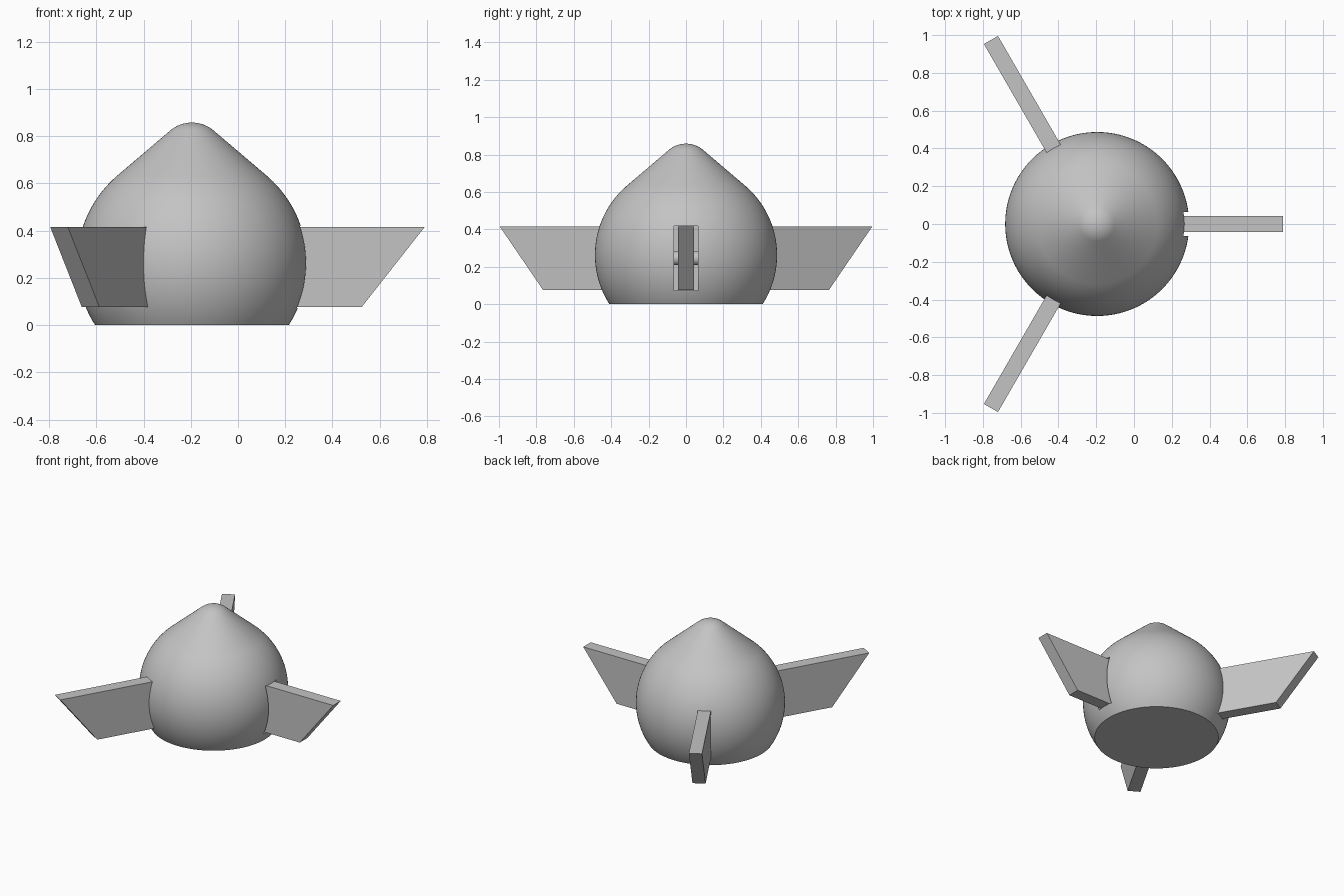
import bpy, bmesh, math
from mathutils import Matrix, Vector

if "Cube" in bpy.data.objects:
    bpy.data.objects.remove(bpy.data.objects["Cube"])

CX = -0.195                       # axis of the body
R, ZC = 0.487, 0.263              # main sphere
TIP_R, TIP_Z = 0.142, 0.716       # rounded nose
TANGENT = math.radians(49.6)      # where the cone leaves both spheres

grey = bpy.data.materials.new("plain_grey")
grey.diffuse_color = (0.55, 0.55, 0.55, 1)
grey.use_nodes = True
grey.node_tree.nodes["Principled BSDF"].inputs["Base Color"].default_value = grey.diffuse_color


def make_object(name, bm, material=grey):
    bmesh.ops.recalc_face_normals(bm, faces=bm.faces)
    mesh = bpy.data.meshes.new(name)
    bm.to_mesh(mesh)
    bm.free()
    obj = bpy.data.objects.new(name, mesh)
    bpy.context.collection.objects.link(obj)
    if material:
        mesh.materials.append(material)
    return obj


def smooth(obj):
    bpy.ops.object.select_all(action='DESELECT')
    obj.select_set(True)
    bpy.context.view_layer.objects.active = obj
    bpy.ops.object.shade_smooth_by_angle(angle=math.radians(30))


def place(angle):
    return Matrix.Translation((CX, 0, 0)) @ Matrix.Rotation(angle, 4, 'Z')


def prism(name, outline, half_width, angle, material=grey):
    """Radial (r, z) outline thickened sideways and turned about the body axis."""
    bm = bmesh.new()
    face = bm.faces.new([bm.verts.new((r, -half_width, z)) for r, z in outline])
    out = bmesh.ops.extrude_face_region(bm, geom=[face])
    verts = [v for v in out["geom"] if isinstance(v, bmesh.types.BMVert)]
    bmesh.ops.translate(bm, vec=(0, 2 * half_width, 0), verts=verts)
    bm.transform(place(angle))
    return make_object(name, bm, material)


# Body: truncated sphere, tangent cone, rounded nose
def arc(radius, zc, a0, a1, n):
    return [(radius * math.cos(a0 + (a1 - a0) * i / n),
             zc + radius * math.sin(a0 + (a1 - a0) * i / n)) for i in range(n + 1)]


SEGMENTS = 128
profile = arc(R, ZC, -math.asin(ZC / R), TANGENT, 36)
profile += arc(TIP_R, TIP_Z, TANGENT, math.pi / 2, 10)[:-1]
bm = bmesh.new()
rings = [[bm.verts.new((CX + r * math.cos(2 * math.pi * k / SEGMENTS),
                        r * math.sin(2 * math.pi * k / SEGMENTS), z))
          for k in range(SEGMENTS)] for r, z in profile]
for low, high in zip(rings, rings[1:]):
    for k in range(SEGMENTS):
        j = (k + 1) % SEGMENTS
        bm.faces.new((low[k], low[j], high[j], high[k]))
bm.faces.new(rings[0][::-1])
nose = bm.verts.new((CX, 0, TIP_Z + TIP_R))
for k in range(SEGMENTS):
    bm.faces.new((rings[-1][k], rings[-1][(k + 1) % SEGMENTS], nose))
body = make_object("body", bm)

# Slots, fins and hinge pins, three times around; the front fin sits further in
for i, shift in enumerate((0.0, 0.14, 0.14)):
    angle = i * 2 * math.pi / 3
    slot = prism(f"slot_cutter_{i}", [(0.29, 0.073), (0.7, 0.073), (0.7, 0.419), (0.29, 0.419)],
                 0.063, angle, None)
    slot.hide_render = True
    slot.hide_set(True)
    cut = body.modifiers.new(f"slot_{i}", 'BOOLEAN')
    cut.operation, cut.solver, cut.object = 'DIFFERENCE', 'EXACT', slot

    prism(f"fin_{i}", [(0.31, 0.076), (0.718 + shift, 0.076),
                       (0.985 + shift, 0.415), (0.31, 0.415)], 0.043, angle)

    bm = bmesh.new()
    bmesh.ops.create_cone(bm, cap_ends=True, segments=32, radius1=0.037, radius2=0.037, depth=0.126,
                          matrix=place(angle) @ Matrix.Translation((0.38, 0, 0.245))
                          @ Matrix.Rotation(math.pi / 2, 4, 'X'))
    smooth(make_object(f"hinge_pin_{i}", bm))

# Bake the slots, then smooth the body while keeping slot edges sharp
bpy.context.view_layer.update()
cut_mesh = bpy.data.meshes.new_from_object(body.evaluated_get(bpy.context.evaluated_depsgraph_get()))
body.modifiers.clear()
body.data = cut_mesh
smooth(body)
